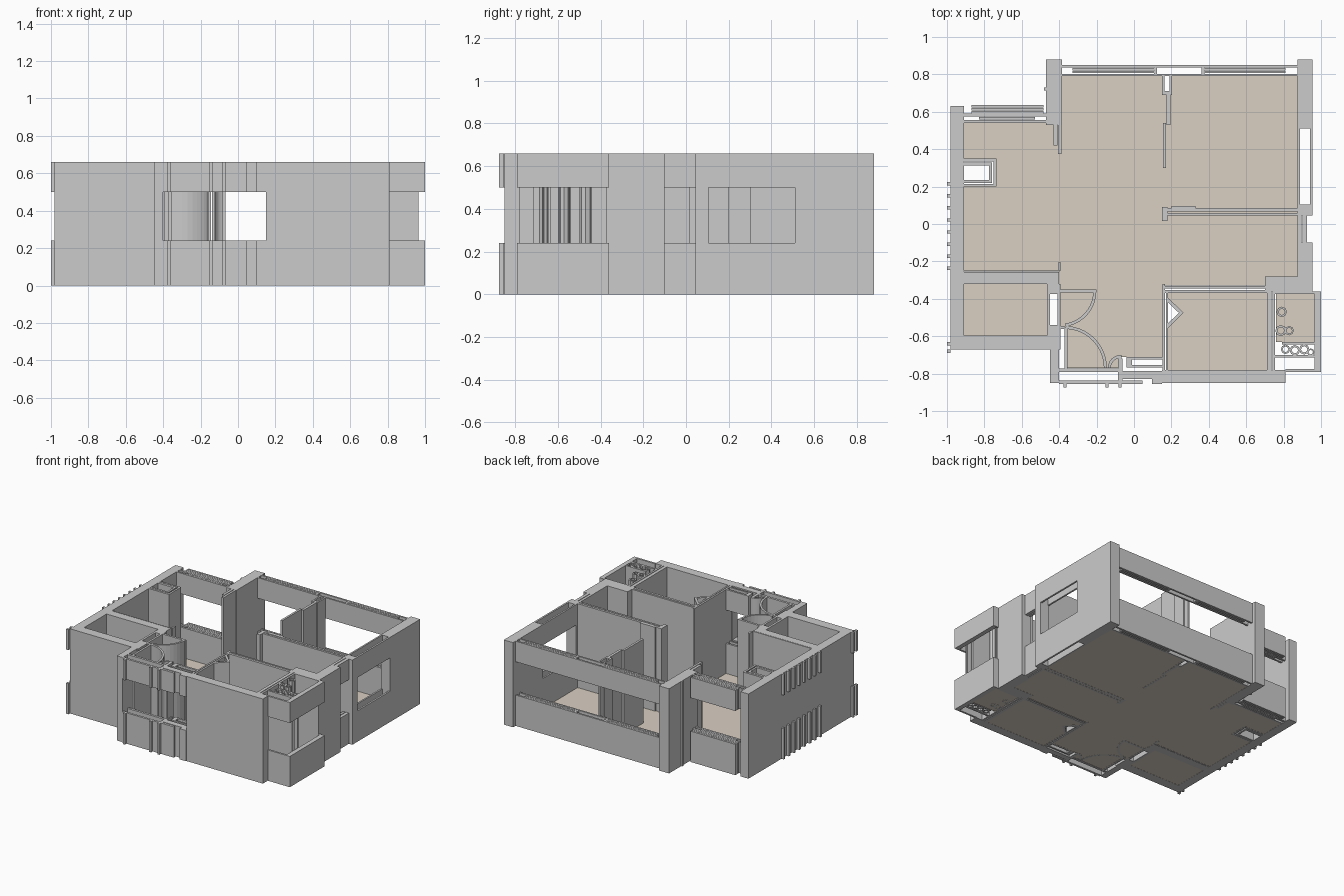
import bpy, bmesh
from math import radians, cos, sin

H, SILL, HEAD = 0.66, 0.24, 0.50
FULL = [(0, H)]
BANDS = [(0, SILL), (HEAD, H)]   # parapet below and lintel above an opening


def finish(name, bm, mat=None):
    bmesh.ops.recalc_face_normals(bm, faces=bm.faces)
    me = bpy.data.meshes.new(name)
    bm.to_mesh(me)
    bm.free()
    ob = bpy.data.objects.new(name, me)
    bpy.context.collection.objects.link(ob)
    if mat:
        me.materials.append(mat)
    return ob


def prism(bm, pts, z0, z1):
    lo = [bm.verts.new((x, y, z0)) for x, y in pts]
    hi = [bm.verts.new((x, y, z1)) for x, y in pts]
    bm.faces.new(lo[::-1])
    bm.faces.new(hi)
    n = len(pts)
    for i in range(n):
        j = (i + 1) % n
        bm.faces.new((lo[i], lo[j], hi[j], hi[i]))


def rect(x0, x1, y0, y1):
    return [(x0, y0), (x1, y0), (x1, y1), (x0, y1)]


def walls(name, rects, levels=FULL):
    bm = bmesh.new()
    for r in rects:
        for z0, z1 in levels:
            prism(bm, rect(*r), z0, z1)
    return finish(name, bm)


def arc_pts(cx, cy, r, a0, a1, n=10):
    return [(cx + r * cos(radians(a0 + (a1 - a0) * i / n)),
             cy + r * sin(radians(a0 + (a1 - a0) * i / n))) for i in range(n + 1)]


def arc_wall(name, cx, cy, r, a0, a1, t=0.016):
    bm = bmesh.new()
    prism(bm, arc_pts(cx, cy, r, a0, a1) + arc_pts(cx, cy, r - t, a0, a1)[::-1], 0, H)
    return finish(name, bm)


# floors
tan = bpy.data.materials.new("floor_tan")
tan.diffuse_color = (0.70, 0.63, 0.54, 1)


def floor(name, pts):
    bm = bmesh.new()
    prism(bm, pts, 0.001, 0.006)
    return finish(name, bm, tan)


floor("main_floor", [
    (-0.91, 0.54), (-0.91, 0.35), (-0.735, 0.35), (-0.735, 0.2), (-0.91, 0.2),
    (-0.91, -0.25), (-0.4, -0.25), (-0.4, -0.55), (-0.36, -0.55), (-0.36, -0.77),
    (-0.07, -0.77), (-0.07, -0.71), (0.155, -0.71), (0.155, -0.33), (0.70, -0.33),
    (0.70, -0.28), (0.875, -0.28), (0.875, 0.79), (0.19, 0.79), (0.19, 0.71),
    (0.16, 0.71), (0.16, 0.79), (-0.385, 0.79), (-0.385, 0.54)])
floor("bedroom_floor", [
    (0.18, -0.37), (0.18, -0.40), (0.255, -0.475), (0.18, -0.55), (0.18, -0.78),
    (0.71, -0.78), (0.71, -0.37)])
floor("kitchen_floor", rect(-0.91, -0.465, -0.595, -0.32))
floor("bath_floor", rect(0.76, 0.965, -0.63, -0.375))

# solid outer walls and corner columns
walls("outer_walls", [
    (-0.98, -0.91, -0.67, 0.63),       # left
    (-0.91, -0.465, -0.67, -0.595),    # left front
    (-0.45, -0.40, -0.85, -0.67),      # front left return
    (0.15, 0.81, -0.85, -0.78),        # front
    (0.875, 0.955, -0.36, -0.10),      # right lower
    (0.875, 0.955, 0.045, 0.105),      # right pier
])
walls("corner_columns", [
    (-0.47, -0.385, 0.53, 0.88),
    (0.875, 0.955, 0.51, 0.88),
    (-0.48, -0.47, 0.715, 0.73),
])

# back windows: double skins with frame rails between
walls("back_window", [
    (-0.385, 0.875, 0.836, 0.85),
    (-0.385, 0.875, 0.79, 0.803),
    (-0.33, 0.12, 0.807, 0.818), (-0.33, 0.12, 0.822, 0.833),
    (0.365, 0.81, 0.807, 0.818), (0.365, 0.81, 0.822, 0.833),
    (0.108, 0.122, 0.803, 0.836), (0.362, 0.376, 0.803, 0.836),
], BANDS)
walls("back_left_window", [
    (-0.91, -0.47, 0.575, 0.59), (-0.91, -0.47, 0.54, 0.555),
    (-0.83, -0.53, 0.558, 0.572),
    (-0.87, -0.485, 0.592, 0.604), (-0.87, -0.485, 0.607, 0.619),
    (-0.87, -0.485, 0.622, 0.635),
], BANDS)

# right windows
walls("right_windows", [
    (0.941, 0.955, 0.105, 0.51), (0.875, 0.888, 0.105, 0.51),
    (0.875, 0.895, -0.10, 0.045), (0.90, 0.925, -0.10, 0.045),
], BANDS)

# front entry window
walls("front_window", [
    (-0.40, 0.045, -0.855, -0.838), (0.095, 0.15, -0.855, -0.83),
    (-0.40, -0.07, -0.79, -0.772), (-0.085, -0.062, -0.838, -0.72),
    (-0.062, 0.15, -0.83, -0.785),
    (-0.04, 0.155, -0.768, -0.755), (-0.04, 0.155, -0.725, -0.71),
    (-0.04, -0.01, -0.755, -0.725),
], BANDS)

# bathroom bay
walls("bath_bay", [
    (0.965, 1.0, -0.79, -0.36), (0.81, 0.965, -0.79, -0.775),
    (0.955, 0.965, -0.375, -0.36),
], BANDS)
walls("bath_walls", [
    (0.71, 0.735, -0.78, -0.36), (0.74, 0.755, -0.78, -0.36),
    (0.70, 0.875, -0.36, -0.28), (0.755, 0.955, -0.375, -0.36),
])

# bathroom fixtures: small hollow faceted posts
bm = bmesh.new()
for x, y, r in [(0.785, -0.57, 0.03), (0.83, -0.57, 0.025), (0.79, -0.47, 0.028),
                (0.81, -0.67, 0.025), (0.86, -0.675, 0.028), (0.91, -0.67, 0.028),
                (0.945, -0.685, 0.02)]:
    for i in range(8):
        a0, a1 = i * 45, i * 45 + 45
        prism(bm, arc_pts(x, y, r, a0, a1, 1) + arc_pts(x, y, r * 0.6, a0, a1, 1)[::-1], 0, H)
bmesh.ops.remove_doubles(bm, verts=bm.verts, dist=1e-5)
finish("bath_fixtures", bm)
walls("bath_ledges", [(0.755, 0.965, -0.715, -0.70), (0.79, 0.965, -0.645, -0.632)])

# interior partitions
walls("partitions", [
    (-0.43, -0.41, 0.42, 0.53), (-0.405, -0.388, 0.375, 0.53),
    (0.15, 0.162, 0.69, 0.79), (0.19, 0.202, 0.69, 0.79), (0.162, 0.19, 0.69, 0.71),
    (0.175, 0.195, 0.53, 0.69), (0.155, 0.172, 0.30, 0.54),
    (0.15, 0.875, 0.045, 0.06), (0.15, 0.875, 0.068, 0.085),
    (0.20, 0.33, 0.085, 0.095), (0.15, 0.178, 0.015, 0.09),
    (0.155, 0.70, -0.345, -0.332), (0.155, 0.71, -0.37, -0.352),
    (0.152, 0.165, -0.78, -0.32), (0.17, 0.183, -0.78, -0.37),
])
walls("kitchen_walls", [
    (-0.91, -0.40, -0.32, -0.257), (-0.91, -0.40, -0.255, -0.248),
    (-0.465, -0.448, -0.67, -0.32), (-0.408, -0.392, -0.67, -0.32),
    (-0.448, -0.408, -0.375, -0.32), (-0.448, -0.408, -0.67, -0.54),
    (-0.405, -0.39, -0.248, -0.205),
    (-0.372, -0.356, -0.772, -0.55), (-0.40, -0.372, -0.562, -0.545),
])
walls("service_shaft", [
    (-0.91, -0.735, 0.335, 0.35), (-0.91, -0.735, 0.20, 0.215),
    (-0.75, -0.735, 0.215, 0.335),
    (-0.91, -0.76, 0.312, 0.33), (-0.91, -0.76, 0.22, 0.236),
    (-0.775, -0.76, 0.236, 0.312),
])

# door leaves and swing arcs
walls("door_leaf", [(-0.392, -0.20, -0.367, -0.35)])
arc_wall("kitchen_door_swing", -0.392, -0.36, 0.19, 0, -82)
arc_wall("entry_door_swing", -0.37, -0.77, 0.225, 88, 0)
arc_wall("entry_niche", -0.07, -0.77, 0.07, 90, 180)
walls("entry_niche_side", [(-0.082, -0.068, -0.77, -0.70)])

# triangular duct beside the bedroom wall
bm = bmesh.new()
tri = [(0.183, -0.395), (0.265, -0.475), (0.183, -0.555)]
inn = [(0.183, -0.42), (0.24, -0.475), (0.183, -0.53)]
for i in range(2):
    prism(bm, [tri[i], tri[i + 1], inn[i + 1], inn[i]], 0, H)
finish("triangular_duct", bm)

# outside fins
walls("left_fins", [(-1.0, -0.98, y - 0.009, y + 0.009)
                    for y in [0.215 - 0.0645 * i for i in range(8)] + [-0.64, -0.68]], BANDS)
walls("front_fins", [(x - 0.008, x + 0.008, -0.875, -0.855)
                     for x in (-0.37, -0.145, -0.075)], BANDS)
